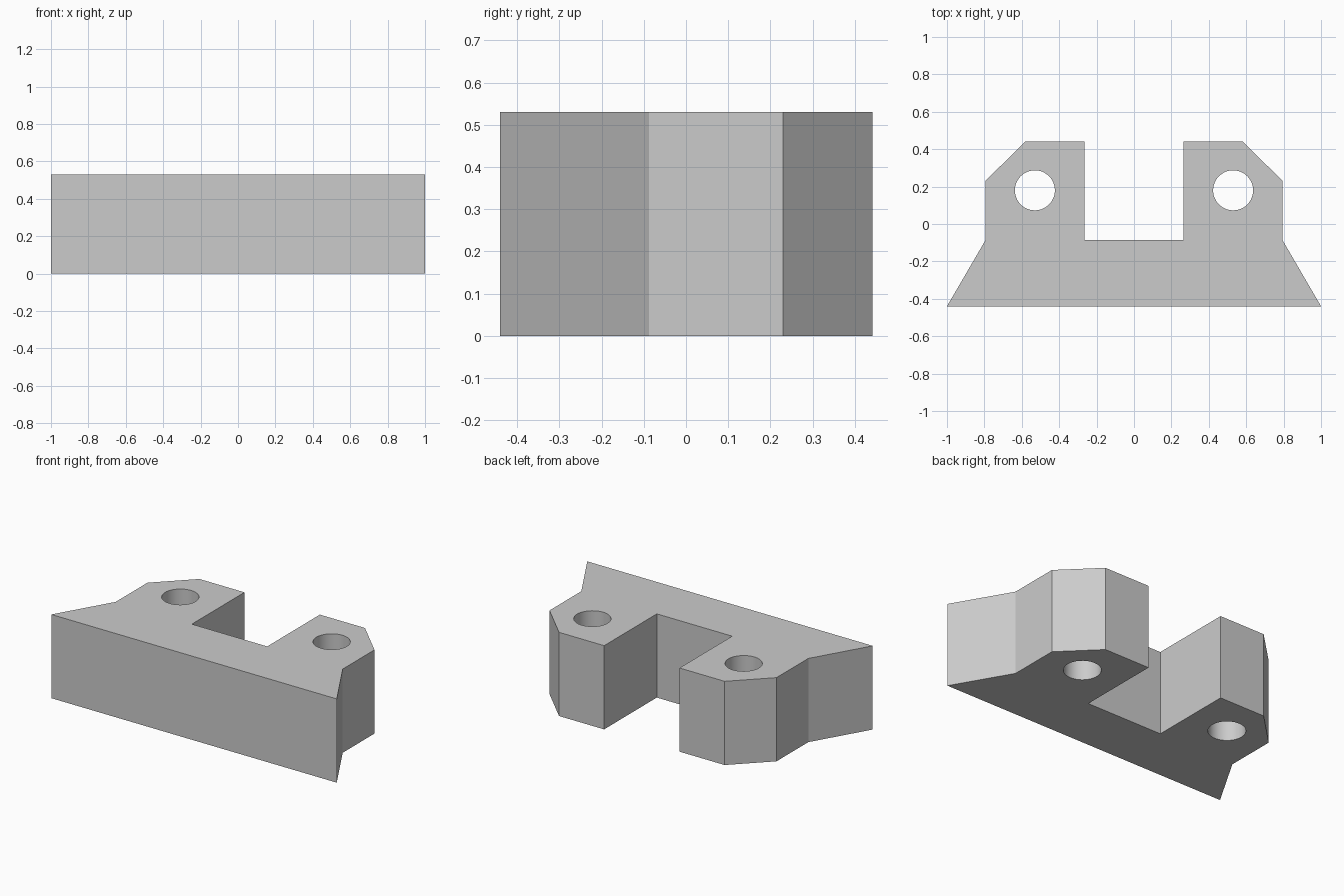
import bpy
import bmesh
import math
from mathutils import Matrix

HEIGHT = 0.53
HOLE_X, HOLE_Y, HOLE_RADIUS = 0.53, 0.18, 0.107

cube = bpy.data.objects.get("Cube")
if cube:
    bpy.data.objects.remove(cube, do_unlink=True)


def add_object(name, bm):
    bmesh.ops.recalc_face_normals(bm, faces=bm.faces)
    mesh = bpy.data.meshes.new(name)
    bm.to_mesh(mesh)
    bm.free()
    obj = bpy.data.objects.new(name, mesh)
    bpy.context.collection.objects.link(obj)
    return obj


grey = bpy.data.materials.new("plain grey")
grey.use_nodes = True
grey.diffuse_color = (0.6, 0.6, 0.6, 1)
grey.node_tree.nodes["Principled BSDF"].inputs["Base Color"].default_value = grey.diffuse_color

# Bracket body: half outline mirrored across x, then extruded upward
half = [(1, -0.44), (0.795, -0.088), (0.795, 0.23), (0.58, 0.442),
        (0.264, 0.442), (0.264, -0.085)]
outline = half + [(-x, y) for x, y in reversed(half)]
bm = bmesh.new()
base = bm.faces.new([bm.verts.new((x, y, 0)) for x, y in outline])
top = bmesh.ops.extrude_face_region(bm, geom=[base], use_keep_orig=True)
bmesh.ops.translate(bm, vec=(0, 0, HEIGHT),
                    verts=[g for g in top["geom"] if isinstance(g, bmesh.types.BMVert)])
body = add_object("bracket_body", bm)
body.data.materials.append(grey)

# Two vertical bolt holes
bm = bmesh.new()
for side in (-1, 1):
    bmesh.ops.create_cone(bm, cap_ends=True, segments=48, depth=HEIGHT * 2,
                          radius1=HOLE_RADIUS, radius2=HOLE_RADIUS,
                          matrix=Matrix.Translation((side * HOLE_X, HOLE_Y, HEIGHT / 2)))
cutter = add_object("hole_cutter", bm)
cutter.data.materials.append(grey)
cutter.hide_render = True

cut = body.modifiers.new("bolt_holes", "BOOLEAN")
cut.operation = "DIFFERENCE"
cut.solver = "EXACT"
cut.object = cutter

# Apply the cut and smooth the hole walls only
bpy.context.view_layer.objects.active = body
body.select_set(True)
bpy.ops.object.modifier_apply(modifier=cut.name)
bpy.data.objects.remove(cutter, do_unlink=True)
bpy.ops.object.shade_smooth_by_angle(angle=math.radians(20))
